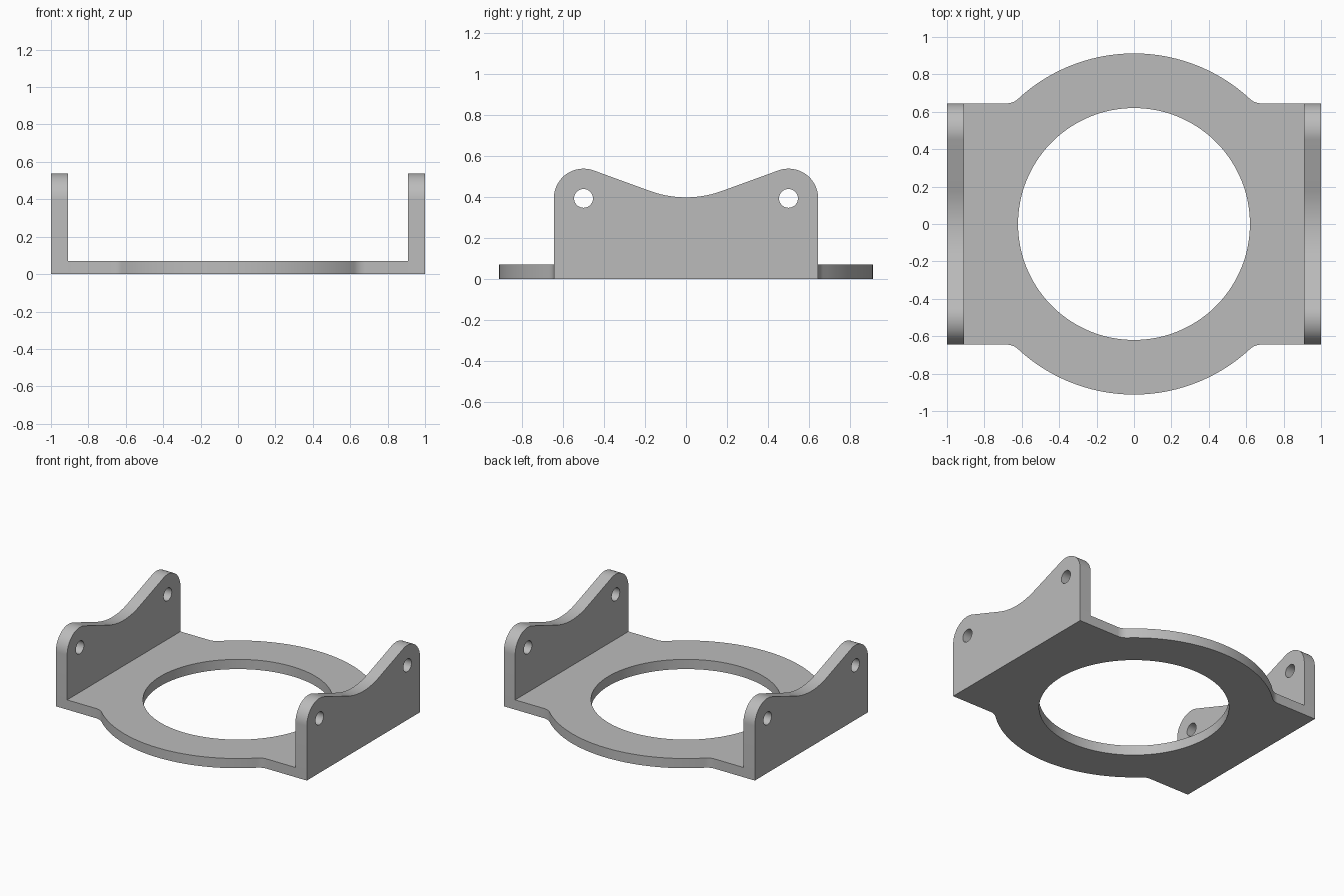
import bpy
import bmesh
from math import sin, cos, atan2, sqrt, pi, radians

cube = bpy.data.objects.get("Cube")
if cube:
    bpy.data.objects.remove(cube, do_unlink=True)

grey = bpy.data.materials.new("plain grey")
grey.use_nodes = True
GREY = (0.5, 0.5, 0.5, 1)
grey.diffuse_color = GREY
grey.node_tree.nodes["Principled BSDF"].inputs["Base Color"].default_value = GREY

HALF_Y = 0.645      # half depth of plate and brackets
INNER_X = 0.91      # inner face of brackets
THICK = 0.07        # plate thickness


def arc(cx, cy, r, start, end, steps):
    """Points along an arc, angles in radians."""
    return [(cx + r * cos(start + (end - start) * i / steps),
             cy + r * sin(start + (end - start) * i / steps))
            for i in range(steps + 1)]


def circle(cx, cy, r, steps):
    return arc(cx, cy, r, 0, 2 * pi, steps)[:-1]


def prism(name, loops, low, high, place):
    """Solid with an outline and holes, extruded from low to high."""
    bm = bmesh.new()
    caps = ([], [])
    for loop in loops:
        rings = [[bm.verts.new(place(a, b, h)) for a, b in loop] for h in (low, high)]
        n = len(loop)
        for i in range(n):
            j = (i + 1) % n
            bm.faces.new((rings[0][i], rings[0][j], rings[1][j], rings[1][i]))
            for cap, ring in zip(caps, rings):
                cap.append(bm.edges.get((ring[i], ring[j])))
    for cap in caps:
        bmesh.ops.triangle_fill(bm, edges=cap, use_beauty=True)
    bmesh.ops.recalc_face_normals(bm, faces=bm.faces[:])
    mesh = bpy.data.meshes.new(name)
    bm.to_mesh(mesh)
    bm.free()
    mesh.materials.append(grey)
    obj = bpy.data.objects.new(name, mesh)
    bpy.context.collection.objects.link(obj)
    bpy.ops.object.select_all(action='DESELECT')
    obj.select_set(True)
    bpy.context.view_layer.objects.active = obj
    bpy.ops.object.shade_smooth_by_angle(angle=radians(30))
    return obj


# Base plate: round flange blended into straight sides by small fillets
R, FILLET = 0.912, 0.09
fy = HALF_Y + FILLET
fx = sqrt((R + FILLET) ** 2 - fy ** 2)
join = atan2(fy, fx)
half = [(INNER_X, HALF_Y)]
half += arc(fx, fy, FILLET, -pi / 2, join - pi, 8)
half += arc(0, 0, R, join, pi - join, 48)[1:-1]
half += arc(-fx, fy, FILLET, -join, -pi / 2, 8)
half += [(-INNER_X, HALF_Y)]
outline = half + [(-x, -y) for x, y in half]
prism("base_plate", [outline, circle(0, 0, 0.62, 128)], 0, THICK,
      lambda a, b, h: (a, b, h))

# Side brackets: two rounded ears joined by a tangent valley
EAR_Y, EAR_Z, EAR_R, VALLEY_Z = 0.5, 0.393, 0.145, 0.398
slope = radians(20)
valley_r = ((EAR_Y * sin(slope) + (VALLEY_Z - EAR_Z) * cos(slope) - EAR_R)
            / (1 - cos(slope)))
profile = [(-HALF_Y, 0), (HALF_Y, 0)]
profile += arc(EAR_Y, EAR_Z, EAR_R, 0, pi / 2 + slope, 20)
profile += arc(0, VALLEY_Z + valley_r, valley_r, slope - pi / 2, -slope - pi / 2, 20)
profile += arc(-EAR_Y, EAR_Z, EAR_R, pi / 2 - slope, pi, 20)
holes = [circle(s * EAR_Y, EAR_Z, 0.046, 32) for s in (-1, 1)]
for name, side in (("left_bracket", 1), ("right_bracket", -1)):
    prism(name, [profile] + holes, side * INNER_X, side * 1.0,
          lambda a, b, h: (h, a, b))
